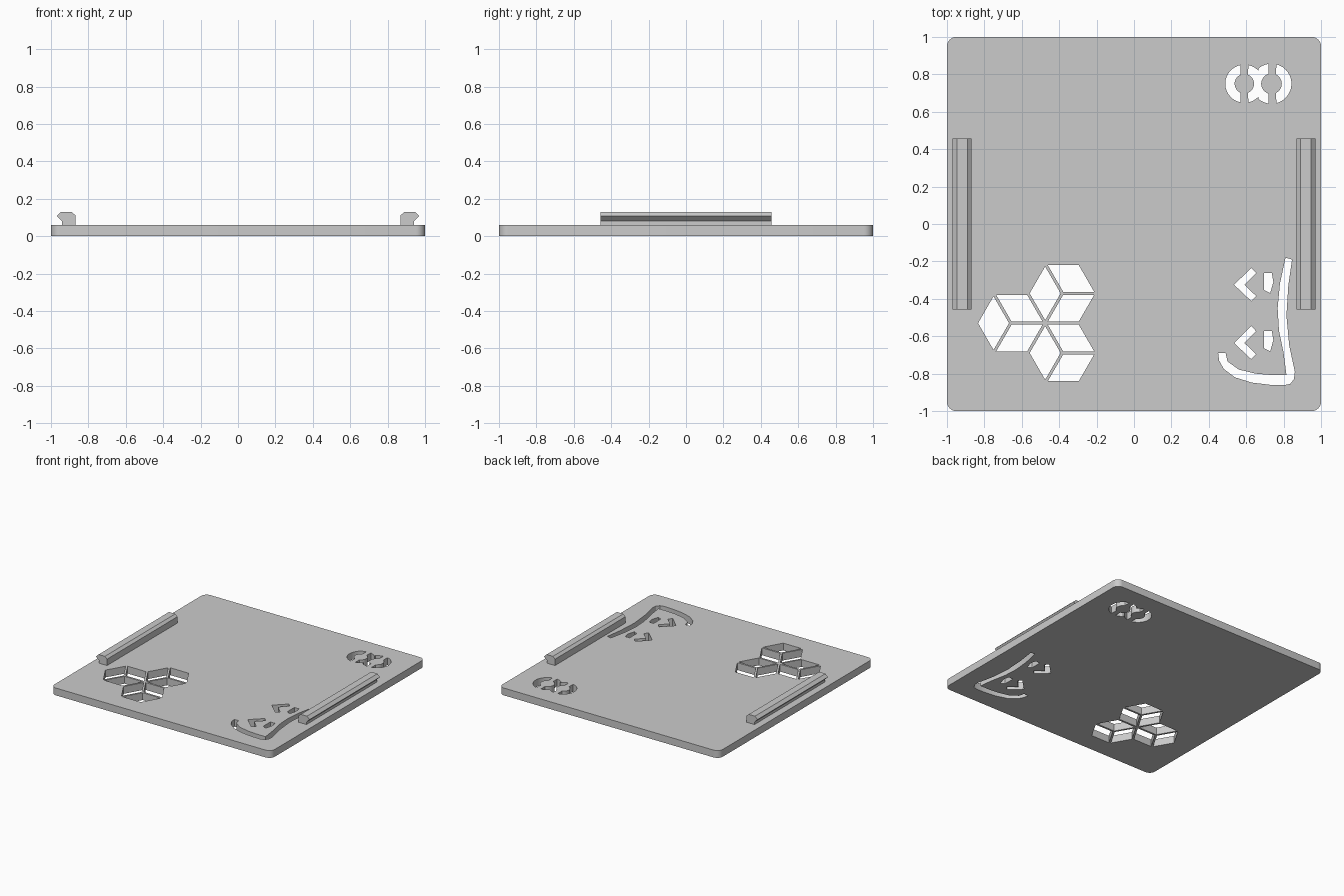
import bpy
import bmesh
from math import cos, sin, radians
from mathutils import Vector

cube = bpy.data.objects.get("Cube")
if cube:
    bpy.data.objects.remove(cube, do_unlink=True)

THICK = 0.06

grey = bpy.data.materials.new("plain grey")
grey.use_nodes = True
GREY = (0.6, 0.6, 0.6, 1)
grey.diffuse_color = GREY
grey.node_tree.nodes["Principled BSDF"].inputs["Base Color"].default_value = GREY


def arc(cx, cy, r, start, end, steps=14):
    """Points along a circular arc, angles in degrees."""
    angles = [radians(start + (end - start) * i / steps) for i in range(steps + 1)]
    return [(cx + r * cos(a), cy + r * sin(a)) for a in angles]


def shifted(points, dy):
    return [(x, y + dy) for x, y in points]


def smooth_by_angle(obj):
    bpy.ops.object.select_all(action='DESELECT')
    obj.select_set(True)
    bpy.context.view_layer.objects.active = obj
    bpy.ops.object.shade_smooth_by_angle(angle=radians(30))


def pierced_plate(name, outlines, thick):
    """Flat sheet from an outer outline and inner hole outlines."""
    curve = bpy.data.curves.new(name, 'CURVE')
    curve.dimensions = '2D'
    curve.fill_mode = 'BOTH'
    curve.extrude = thick / 2
    for points in outlines:
        spline = curve.splines.new('POLY')
        spline.points.add(len(points) - 1)
        for p, (x, y) in zip(spline.points, points):
            p.co = (x, y, 0, 1)
        spline.use_cyclic_u = True
    source = bpy.data.objects.new(name + " outline", curve)
    bpy.context.collection.objects.link(source)
    bpy.context.view_layer.update()
    evaluated = source.evaluated_get(bpy.context.evaluated_depsgraph_get())
    mesh = bpy.data.meshes.new_from_object(evaluated)
    bpy.data.objects.remove(source, do_unlink=True)
    bm = bmesh.new()
    bm.from_mesh(mesh)
    bmesh.ops.remove_doubles(bm, verts=bm.verts, dist=0.0001)
    bmesh.ops.recalc_face_normals(bm, faces=bm.faces)
    bmesh.ops.translate(bm, verts=bm.verts, vec=(0, 0, thick / 2))
    bm.to_mesh(mesh)
    bm.free()
    mesh.materials.clear()
    mesh.materials.append(grey)
    obj = bpy.data.objects.new(name, mesh)
    bpy.context.collection.objects.link(obj)
    smooth_by_angle(obj)


# Rounded square outline
R = 0.05
C = 1 - R
border = []
for k, (sx, sy) in enumerate([(1, 1), (-1, 1), (-1, -1), (1, -1)]):
    border += arc(sx * C, sy * C, R, 90 * k, 90 * k + 90, 8)
holes = []

# Diamond openings: three hexagonal clusters of three around a hub
hub = Vector((-0.475, -0.53))
SIDE, FILL = 0.184, 0.9


def ray(deg):
    return Vector((cos(radians(deg)), sin(radians(deg)))) * SIDE


for cluster in (60, 180, 300):
    centre = hub + ray(cluster)
    for turn in (0, 120, 240):
        a, b = ray(turn), ray(turn + 120)
        mid = centre + (a + b) / 2
        corners = [centre, centre + a, centre + a + b, centre + b]
        holes.append([tuple(mid + (c - mid) * FILL) for c in corners])

# Two overlapping ring slots, split by narrow bridges
Y = 0.75
XL, XR = 0.59, 0.735
holes.append(arc(XL, Y, 0.102, 101, 259) + arc(XL, Y, 0.052, 247, 113))
holes.append(arc(XR, Y, 0.107, -76, 76) + arc(XR, Y, 0.055, 63, -63))
holes.append(arc(XL, Y, 0.102, 78, 42) + arc(XR, Y, 0.107, 130, 98)
             + arc(XR, Y, 0.055, 106, 254) + arc(XR, Y, 0.107, 262, 230)
             + arc(XL, Y, 0.102, -42, -78) + arc(XL, Y, 0.052, -67, 67))

# Chevron and small slots, each repeated once
chevron = [(0.535, -0.325), (0.627, -0.235), (0.653, -0.262), (0.59, -0.325),
           (0.653, -0.385), (0.627, -0.412)]
small_slot = [(0.695, -0.262), (0.737, -0.262), (0.745, -0.31), (0.728, -0.37),
              (0.695, -0.353)]
for dy in (0, -0.311):
    holes += [shifted(chevron, dy), shifted(small_slot, dy)]

# Long curved slot
holes.append([
    (0.81, -0.18), (0.845, -0.19), (0.825, -0.33), (0.815, -0.49), (0.83, -0.65),
    (0.86, -0.79), (0.855, -0.83), (0.835, -0.855), (0.8, -0.862), (0.73, -0.86),
    (0.63, -0.848), (0.54, -0.82), (0.48, -0.775), (0.455, -0.73), (0.45, -0.69),
    (0.49, -0.69), (0.5, -0.735), (0.56, -0.778), (0.65, -0.8), (0.73, -0.807),
    (0.815, -0.807), (0.8, -0.69), (0.775, -0.57), (0.768, -0.45), (0.78, -0.32)])

pierced_plate("base_plate", [border] + holes, THICK)

# Hooked side rails, mirrored left and right
HALF = 0.457
profile = [(0.87, THICK), (0.942, THICK), (0.942, 0.081), (0.97, 0.108),
           (0.947, 0.13), (0.89, 0.13), (0.87, 0.112)]
for name, side in (("left_rail", 1), ("right_rail", -1)):
    bm = bmesh.new()
    face = bm.faces.new([bm.verts.new((side * x, -HALF, z)) for x, z in profile])
    out = bmesh.ops.extrude_face_region(bm, geom=[face])
    moved = [v for v in out["geom"] if isinstance(v, bmesh.types.BMVert)]
    bmesh.ops.translate(bm, verts=moved, vec=(0, 2 * HALF, 0))
    bmesh.ops.recalc_face_normals(bm, faces=bm.faces)
    mesh = bpy.data.meshes.new(name)
    bm.to_mesh(mesh)
    bm.free()
    mesh.materials.append(grey)
    bpy.context.collection.objects.link(bpy.data.objects.new(name, mesh))
